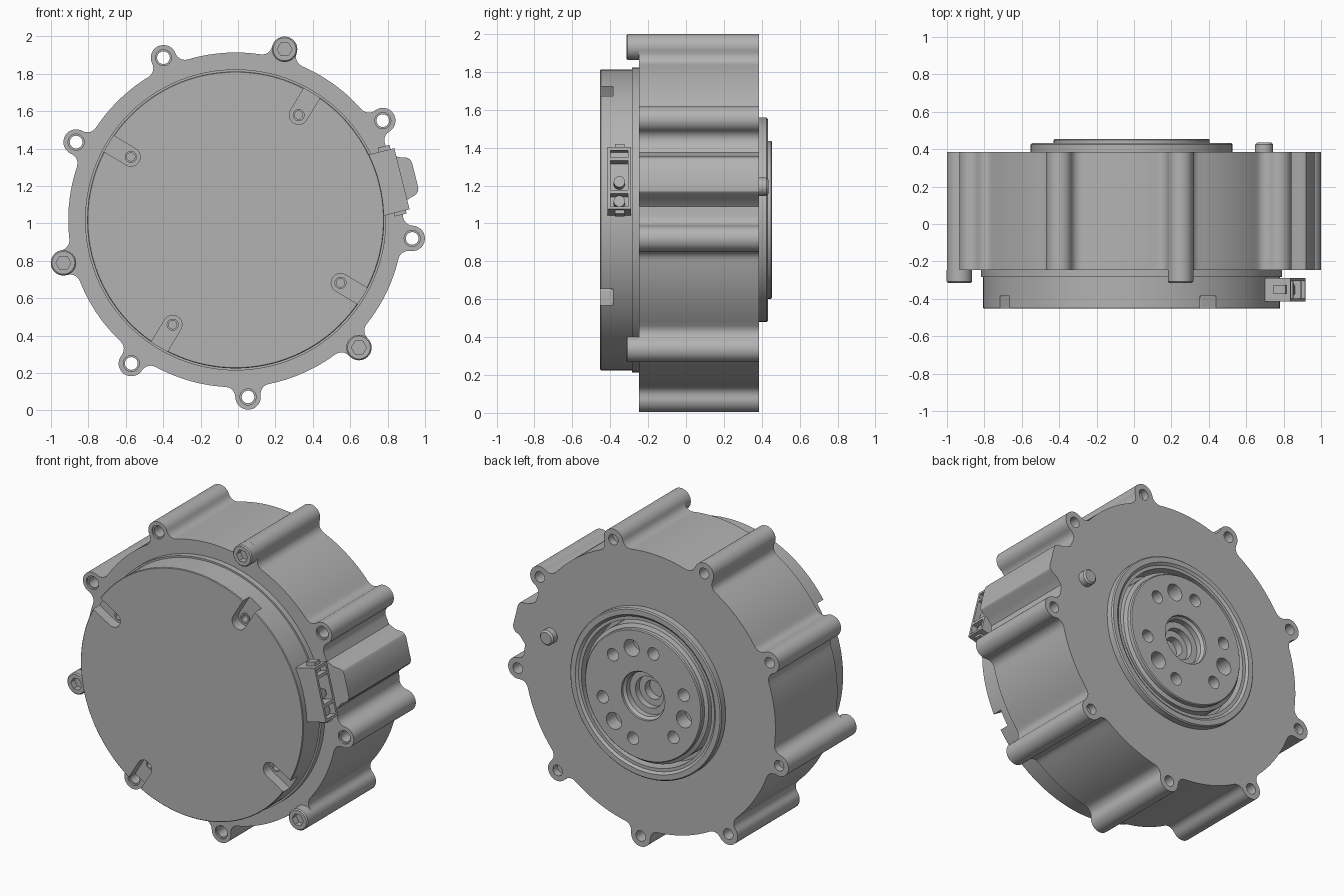
import bpy, bmesh, math
from math import sin, cos, pi, radians

if "Cube" in bpy.data.objects:
    bpy.data.objects.remove(bpy.data.objects["Cube"])

CX, CZ = -0.0125, 1.019          # axis of the drum
FRONT, BACK = -0.247, 0.385      # housing faces
BODY_R, LUG_R, LUG_D, FILLET = 0.895, 0.068, 0.949, 0.055
LUG_ANGLES = [radians(74 + 40 * i) for i in range(9)]
PLUG_ANGLE = radians(14)

grey = bpy.data.materials.new("machined grey")
grey.use_nodes = True
grey.diffuse_color = (0.45, 0.45, 0.45, 1)
grey.node_tree.nodes["Principled BSDF"].inputs["Base Color"].default_value = grey.diffuse_color


def finish(name, bm):
    bmesh.ops.recalc_face_normals(bm, faces=bm.faces)
    mesh = bpy.data.meshes.new(name)
    bm.to_mesh(mesh)
    bm.free()
    mesh.materials.append(grey)
    ob = bpy.data.objects.new(name, mesh)
    bpy.context.collection.objects.link(ob)
    return ob


def polar(r, a, centre=(0, 0)):
    return centre[0] + r * cos(a), centre[1] + r * sin(a)


def circle(r, centre=(0, 0), n=24, turn=0):
    return [polar(r, turn + 2 * pi * i / n, centre) for i in range(n)]


def rotated(pts, a):
    return [(u * cos(a) - v * sin(a), u * sin(a) + v * cos(a)) for u, v in pts]


def rect(u0, u1, v0, v1):
    return [(u0, v0), (u1, v0), (u1, v1), (u0, v1)]


def prism(name, outlines, y0, y1):
    """Extrude one or several outlines along y."""
    bm = bmesh.new()
    for pts in outlines:
        face = bm.faces.new([bm.verts.new((CX + u, y0, CZ + v)) for u, v in pts])
        new = bmesh.ops.extrude_face_region(bm, geom=[face], use_keep_orig=True)["geom"]
        bmesh.ops.translate(bm, vec=(0, y1 - y0, 0),
                            verts=[g for g in new if isinstance(g, bmesh.types.BMVert)])
    return finish(name, bm)


def lathe(name, profile, centre=(0, 0), n=32, closed=False):
    """Spin (radius, y) points about an axis parallel to y."""
    bm = bmesh.new()
    rings = []
    for r, y in profile:
        pts = circle(r, centre, n) if r else [centre]
        rings.append([bm.verts.new((CX + u, y, CZ + v)) for u, v in pts])
    pairs = list(zip(rings, rings[1:])) + ([(rings[-1], rings[0])] if closed else [])
    for a, b in pairs:
        for i in range(n):
            j = (i + 1) % n
            quad = [a[i % len(a)], a[j % len(a)], b[j % len(b)], b[i % len(b)]]
            bm.faces.new(list(dict.fromkeys(quad)))
    return finish(name, bm)


def cut(ob, cutter):
    mod = ob.modifiers.new("cut", "BOOLEAN")
    mod.operation, mod.solver, mod.object = "DIFFERENCE", "EXACT", cutter
    bpy.context.view_layer.objects.active = ob
    bpy.ops.object.modifier_apply(modifier=mod.name)
    bpy.data.objects.remove(cutter)


def arc(centre, r, a0, a1, n):
    return [polar(r, a0 + (a1 - a0) * i / n, centre) for i in range(n + 1)]


# Housing outline: round body with filleted lugs and one cable hump
a, b = BODY_R + FILLET, LUG_R + FILLET
phi = math.acos((LUG_D ** 2 + a * a - b * b) / (2 * LUG_D * a))
fc = polar(a, phi)
to_fillet = math.atan2(fc[1], fc[0] - LUG_D)
half = arc((LUG_D, 0), LUG_R, 0, to_fillet, 10)
half += arc(fc, FILLET, to_fillet - pi, phi - pi, 6)[1:]
lug = [(u, -v) for u, v in half[:0:-1]] + half
hump_half = [(0.989, 0.07), (0.982, 0.09), (0.965, 0.103), (0.925, 0.115), (0.898, 0.13)]
hump = [(u, -v) for u, v in hump_half[::-1]] + hump_half
hump[0], hump[-1] = polar(BODY_R, -0.165), polar(BODY_R, 0.165)
outline = []
for angle in LUG_ANGLES:
    outline += rotated(lug, angle)
    mid = angle + radians(20)
    if abs(math.remainder(mid - PLUG_ANGLE, 2 * pi)) < 0.1:
        outline += rotated(hump, PLUG_ANGLE)
    else:
        span = radians(20) - phi
        outline += arc((0, 0), BODY_R, mid - span, mid + span, 14)[1:-1]

housing = prism("housing", [outline], FRONT, BACK)
lug_centres = [polar(LUG_D, t) for t in LUG_ANGLES]
cut(housing, prism("lug_hole_cutter", [circle(0.034, c) for c in lug_centres], -0.5, 0.6))
cut(housing, prism("countersink_cutter", [circle(0.043, c) for c in lug_centres], -0.5, FRONT + 0.012))
cut(housing, prism("bore_cutter", [circle(0.47, n=96)], 0.3, 0.6))

# Output ring and hub on the back
lathe("bearing_ring", [(0.54, 0.3), (0.54, 0.425), (0.533, 0.432), (0.5, 0.432),
                       (0.485, 0.42), (0.465, 0.42), (0.465, 0.3)], n=96, closed=True)
hub = lathe("output_hub", [(0, 0.28), (0.44, 0.28), (0.44, 0.415), (0.417, 0.425),
                           (0.417, 0.449), (0.411, 0.455), (0, 0.455)], n=96)
big = [polar(0.3, radians(74 + 120 * i)) for i in range(3)]
small = [polar(0.3, radians(74 + 120 * i + s)) for i in range(3) for s in (-30, 30)]
cut(hub, prism("hub_hole_cutter", [circle(0.054, c) for c in big] +
               [circle(0.04, c) for c in small], 0.36, 0.6))
cut(hub, lathe("hub_bore_cutter", [(0, 0.6), (0.155, 0.6), (0.155, 0.44), (0.14, 0.425), (0.14, 0.39),
                                   (0.1, 0.39), (0.1, 0.35), (0.06, 0.35), (0.06, 0.3), (0, 0.3)], n=48))

# Locating peg
lathe("locating_peg", [(0, 0.3), (0.048, 0.3), (0.048, 0.425), (0.038, 0.435), (0, 0.435)],
      (0.708, 0.175))

# Front cover with four open slots
cover = lathe("front_cover", [(0, -0.2), (0.805, -0.2), (0.805, -0.284), (0.794, -0.284),
                              (0.794, -0.449), (0.79, -0.453), (0, -0.453)], n=128)
slot = arc((0.654, 0), 0.05, pi / 2, 3 * pi / 2, 12) + [(0.9, -0.05), (0.9, 0.05)]
slot_angles = [radians(59 + 90 * i) for i in range(4)]
screw_centres = [polar(0.654, t) for t in slot_angles]
cut(cover, prism("slot_cutter", [rotated(slot, t) for t in slot_angles], -0.6, -0.386))
cut(cover, prism("screw_hole_cutter", [circle(0.03, c) for c in screw_centres], -0.6, -0.33))
for c in screw_centres:
    lathe("cover_sleeve", [(0.032, -0.34), (0.032, -0.395), (0.022, -0.395), (0.022, -0.34)],
          c, 24, closed=True)

# Socket head bolts in every third lug
for c in lug_centres[::3]:
    bolt = lathe("bolt", [(0, 0.34), (0.0335, 0.34), (0.0335, FRONT), (0.068, FRONT),
                          (0.068, -0.308), (0.061, -0.315), (0, -0.315)], c)
    cut(bolt, prism("hex_cutter", [circle(0.04, c, 6)], -0.4, -0.275))

# Cable connector on the rim
plug = prism("connector", [rotated(rect(0.75, 0.916, -0.17, 0.167), PLUG_ANGLE)], -0.414, -0.29)
pockets = [rect(0.835, 1, -0.155, -0.085), rect(0.835, 1, -0.065, 0.095), rect(0.87, 1, 0.112, 0.15)]
cut(plug, prism("pocket_cutter", [rotated(p, PLUG_ANGLE) for p in pockets], -0.398, -0.306))
tabs = [rect(0.83, 0.895, -0.188, -0.165), rect(0.83, 0.895, 0.16, 0.19)]
prism("connector_tabs", [rotated(t, PLUG_ANGLE) for t in tabs], -0.375, -0.325)
for t in (-0.12, -0.014):
    bm = bmesh.new()
    bmesh.ops.create_cone(bm, cap_ends=True, segments=20, radius1=0.03, radius2=0.03, depth=0.06)
    pin = finish("connector_pin", bm)
    u, v = rotated([(0.86, t)], PLUG_ANGLE)[0]
    pin.location = (CX + u, -0.352, CZ + v)
    pin.rotation_euler = (0, pi / 2 - PLUG_ANGLE, 0)

# Smooth the curved walls, keep machined edges crisp
bpy.ops.object.select_all(action="DESELECT")
for ob in bpy.context.scene.objects:
    if ob.type == "MESH" and grey.name in ob.data.materials:
        ob.select_set(True)
        bpy.context.view_layer.objects.active = ob
bpy.ops.object.shade_smooth_by_angle(angle=radians(30))
